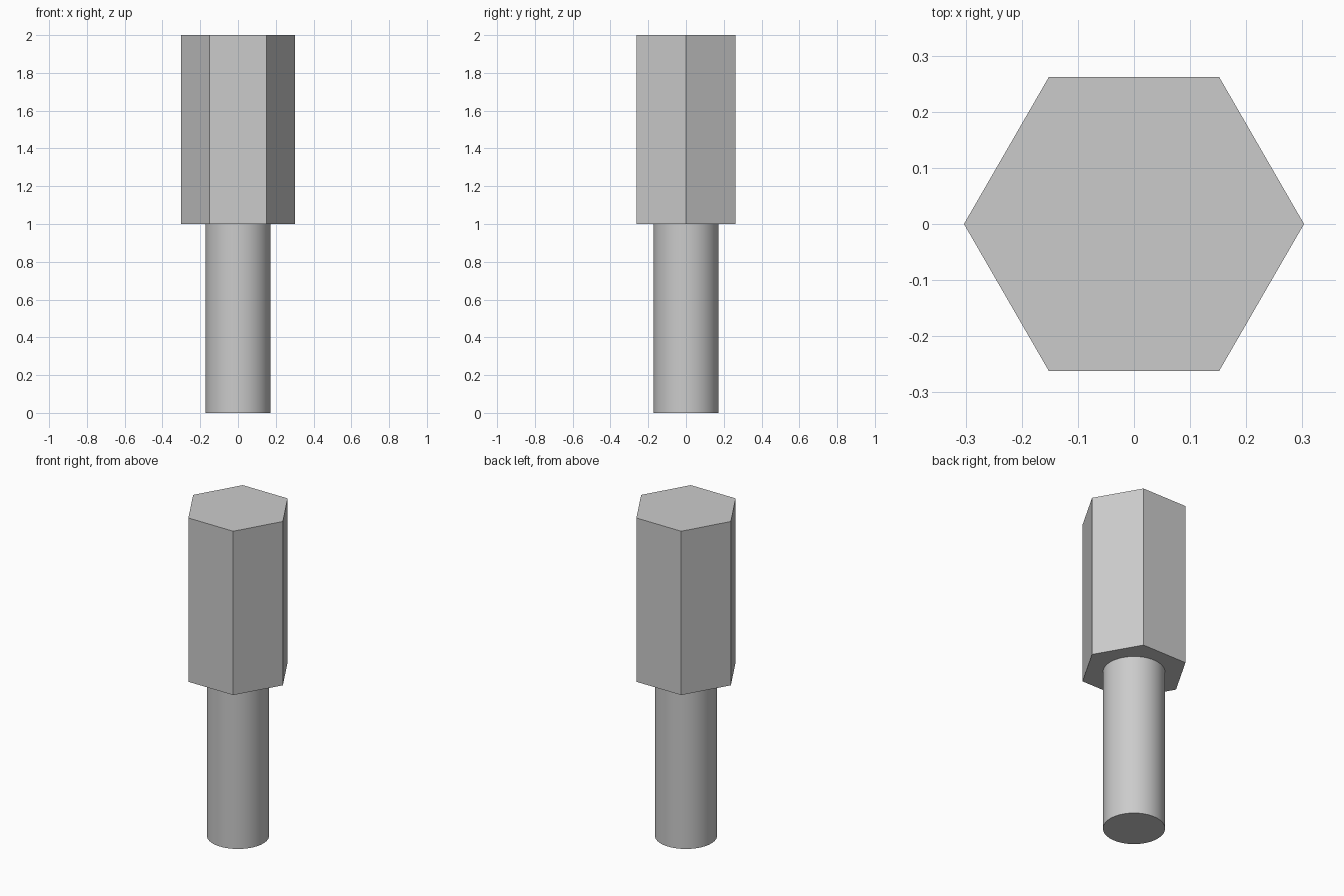
import bpy, bmesh, math

cube = bpy.data.objects.get("Cube")
if cube:
    bpy.data.objects.remove(cube, do_unlink=True)

# Single grey metal colour
grey = bpy.data.materials.new("grey_metal")
grey.use_nodes = True
colour = (0.6, 0.6, 0.6, 1)
grey.diffuse_color = colour
grey.node_tree.nodes["Principled BSDF"].inputs["Base Color"].default_value = colour


def prism(name, sides, radius, bottom, top, smooth=False):
    """Upright prism with its first corner on +x."""
    bm = bmesh.new()
    rings = []
    for z in (bottom, top):
        angles = [2 * math.pi * i / sides for i in range(sides)]
        rings.append([bm.verts.new((radius * math.cos(a), radius * math.sin(a), z))
                      for a in angles])
    low, high = rings
    bm.faces.new(low[::-1])
    bm.faces.new(high)
    for i in range(sides):
        j = (i + 1) % sides
        side = bm.faces.new((low[i], low[j], high[j], high[i]))
        side.smooth = smooth
    # Keep the rims crisp where the smooth wall meets the flat caps
    for edge in bm.edges:
        edge.smooth = edge.calc_face_angle() < math.radians(30)
    mesh = bpy.data.meshes.new(name)
    bm.to_mesh(mesh)
    bm.free()
    mesh.materials.append(grey)
    obj = bpy.data.objects.new(name, mesh)
    bpy.context.collection.objects.link(obj)
    return obj


# Round shaft below, hexagonal body above
prism("round_shaft", 64, 0.172, 0, 1, smooth=True)
prism("hexagonal_body", 6, 0.303, 1, 2)
